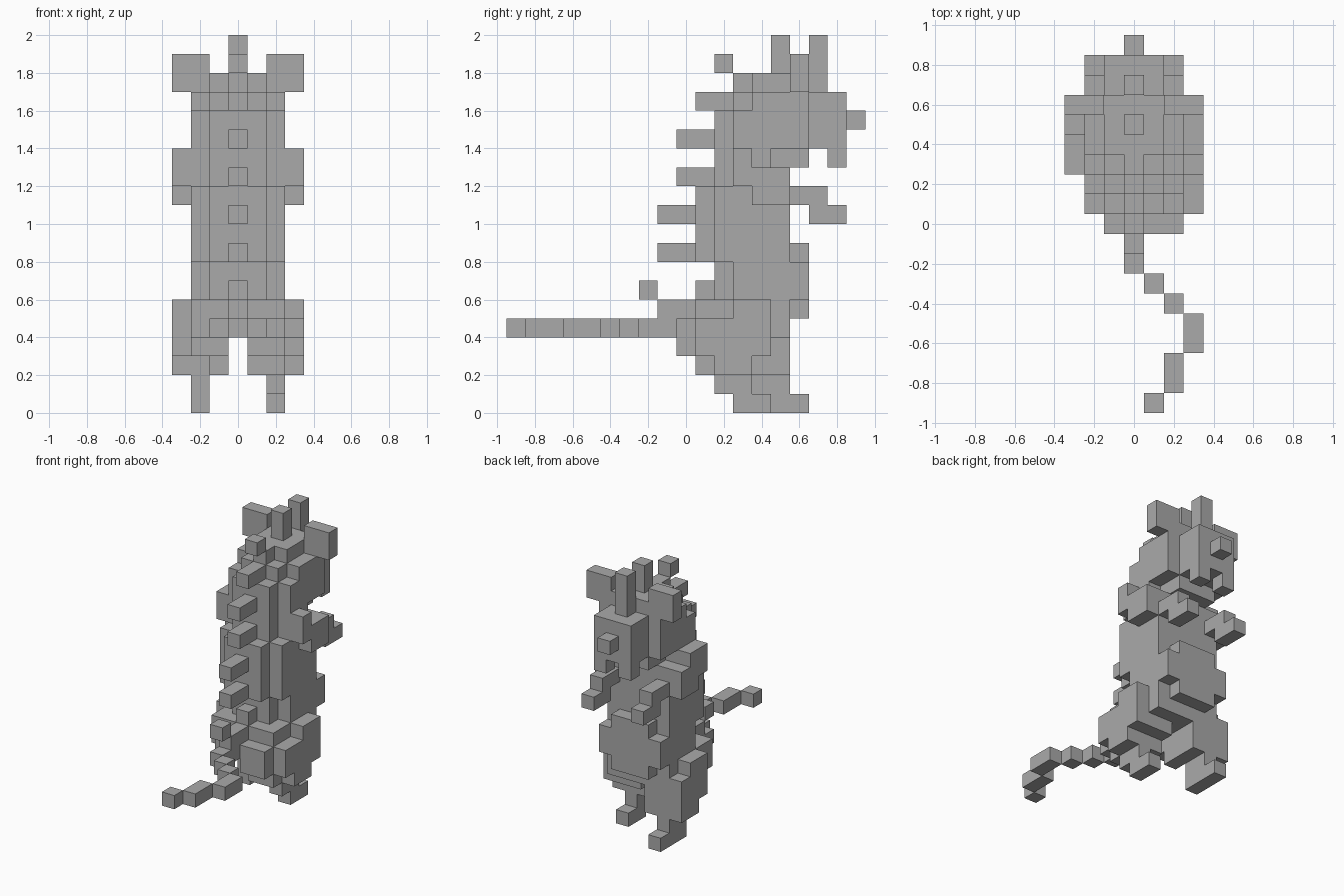
import bpy, bmesh
from mathutils import Vector

cube = bpy.data.objects.get("Cube")
if cube:
    bpy.data.objects.remove(cube, do_unlink=True)

UNIT = 0.1
grey = bpy.data.materials.new("plain_grey")
grey.use_nodes = True
grey.diffuse_color = (0.4, 0.4, 0.4, 1)
bsdf = next(n for n in grey.node_tree.nodes if n.type == 'BSDF_PRINCIPLED')
bsdf.inputs["Base Color"].default_value = (0.4, 0.4, 0.4, 1)

parts = {}
filled = set()


def block(part, xs, ys, zs):
    """Fill a block of unit cells; each range is an inclusive (first, last) pair."""
    cells = parts.setdefault(part, set())
    for x in range(xs[0], xs[1] + 1):
        for y in range(ys[0], ys[1] + 1):
            for z in range(zs[0], zs[1] + 1):
                if (x, y, z) not in filled:
                    filled.add((x, y, z))
                    cells.add((x, y, z))


def pair(part, x0, x1, ys, zs):
    """Fill the same block on both sides."""
    block("left_" + part, (x0, x1), ys, zs)
    block("right_" + part, (-x1, -x0), ys, zs)


# Torso: narrow back ridge with set-back flanks
block("torso", (-1, 1), (1, 5), (8, 11))
block("torso", (-2, 2), (2, 5), (8, 11))
block("torso", (-1, 1), (2, 5), (6, 7))
block("torso", (-2, 2), (3, 5), (6, 7))
block("torso", (-1, 1), (2, 5), (12, 12))
block("torso", (-2, 2), (3, 5), (12, 12))
block("torso", (-1, 1), (2, 4), (13, 13))
block("torso", (-2, 2), (3, 4), (13, 13))
block("belly", (-2, 2), (6, 6), (6, 7))
block("belly", (-1, 1), (6, 6), (5, 8))

# Hips
block("hips", (-2, 2), (1, 5), (4, 5))
block("hips", (-1, 2), (0, 0), (4, 4))

# Head, cheeks, snout and jaw
block("head", (-1, 1), (2, 6), (14, 15))
block("head", (-2, 2), (3, 6), (14, 15))
block("head", (-1, 1), (3, 6), (16, 16))
block("head", (-2, 2), (4, 6), (16, 16))
block("head", (-1, 1), (4, 6), (17, 17))
block("snout", (-1, 1), (7, 8), (14, 16))
block("nose", (0, 0), (9, 9), (15, 15))
block("jaw", (-1, 1), (5, 6), (13, 13))
pair("fang", 1, 1, (8, 8), (13, 13))
pair("ear", 2, 3, (6, 6), (17, 18))

# Crest
block("crest", (0, 0), (3, 3), (17, 17))
block("crest", (0, 0), (1, 2), (16, 16))
block("crest", (0, 0), (2, 2), (18, 18))
for y in (5, 7):
    block("crest", (0, 0), (y, y), (17, 19))

# Back spines
for z, y in ((14, 0), (12, 0), (10, -1), (8, -1)):
    block("spines", (0, 0), (y, y + 1), (z, z))
block("spines", (0, 0), (-2, -2), (6, 6))
block("spines", (0, 0), (1, 1), (6, 6))
block("spines", (0, 0), (-1, 0), (5, 5))

# Arms, one shoulder further forward than the other
block("left_arm", (3, 3), (3, 3), (13, 13))
block("left_arm", (3, 3), (3, 5), (12, 12))
block("left_arm", (3, 3), (4, 5), (11, 11))
block("right_arm", (-3, -3), (3, 4), (13, 13))
block("right_arm", (-3, -3), (3, 5), (12, 12))
block("right_arm", (-3, -3), (4, 5), (11, 11))
pair("arm", 2, 2, (6, 7), (11, 11))
pair("hand", 2, 2, (7, 8), (10, 10))

# Trailing left leg
block("left_leg", (3, 3), (3, 4), (5, 5))
block("left_leg", (3, 3), (1, 4), (3, 4))
block("left_leg", (1, 2), (0, 4), (3, 3))
block("left_leg", (1, 2), (1, 3), (2, 2))
block("left_leg", (3, 3), (2, 3), (2, 2))
block("left_leg", (2, 2), (2, 3), (1, 1))
block("left_foot", (2, 2), (3, 4), (0, 0))

# Leading right leg
block("right_leg", (-3, -3), (3, 4), (5, 5))
block("right_leg", (-3, -3), (3, 5), (3, 4))
block("right_leg", (-2, -1), (2, 5), (3, 3))
block("right_leg", (-3, -1), (4, 5), (2, 2))
block("right_leg", (-1, -1), (3, 3), (2, 2))
block("right_leg", (-2, -2), (4, 5), (1, 1))
block("right_foot", (-2, -2), (4, 6), (0, 0))

# Curling tail
for x, y0, y1 in ((0, -2, 0), (1, -3, -3), (2, -4, -4),
                  (3, -6, -5), (2, -8, -7), (1, -9, -9)):
    block("tail", (x, x), (y0, y1), (4, 4))


def build(name, cells):
    """Make a mesh from the exposed sides of the cells."""
    bm = bmesh.new()
    for c in cells:
        centre = Vector((c[0], c[1], c[2] + 0.5))
        for axis in range(3):
            for sign in (-1, 1):
                n = Vector((0, 0, 0))
                n[axis] = sign
                if tuple(int(a + b) for a, b in zip(c, n)) in filled:
                    continue
                u = Vector((0, 0, 0))
                u[(axis + 1) % 3] = 0.5
                v = n.cross(u)
                mid = centre + n * 0.5
                bm.faces.new([bm.verts.new((mid + p) * UNIT)
                              for p in (-u - v, u - v, u + v, v - u)])
    bmesh.ops.remove_doubles(bm, verts=bm.verts[:], dist=UNIT / 100)
    mesh = bpy.data.meshes.new(name)
    bm.to_mesh(mesh)
    bm.free()
    mesh.materials.append(grey)
    bpy.context.collection.objects.link(bpy.data.objects.new(name, mesh))


for name, cells in parts.items():
    if cells:
        build(name, cells)
